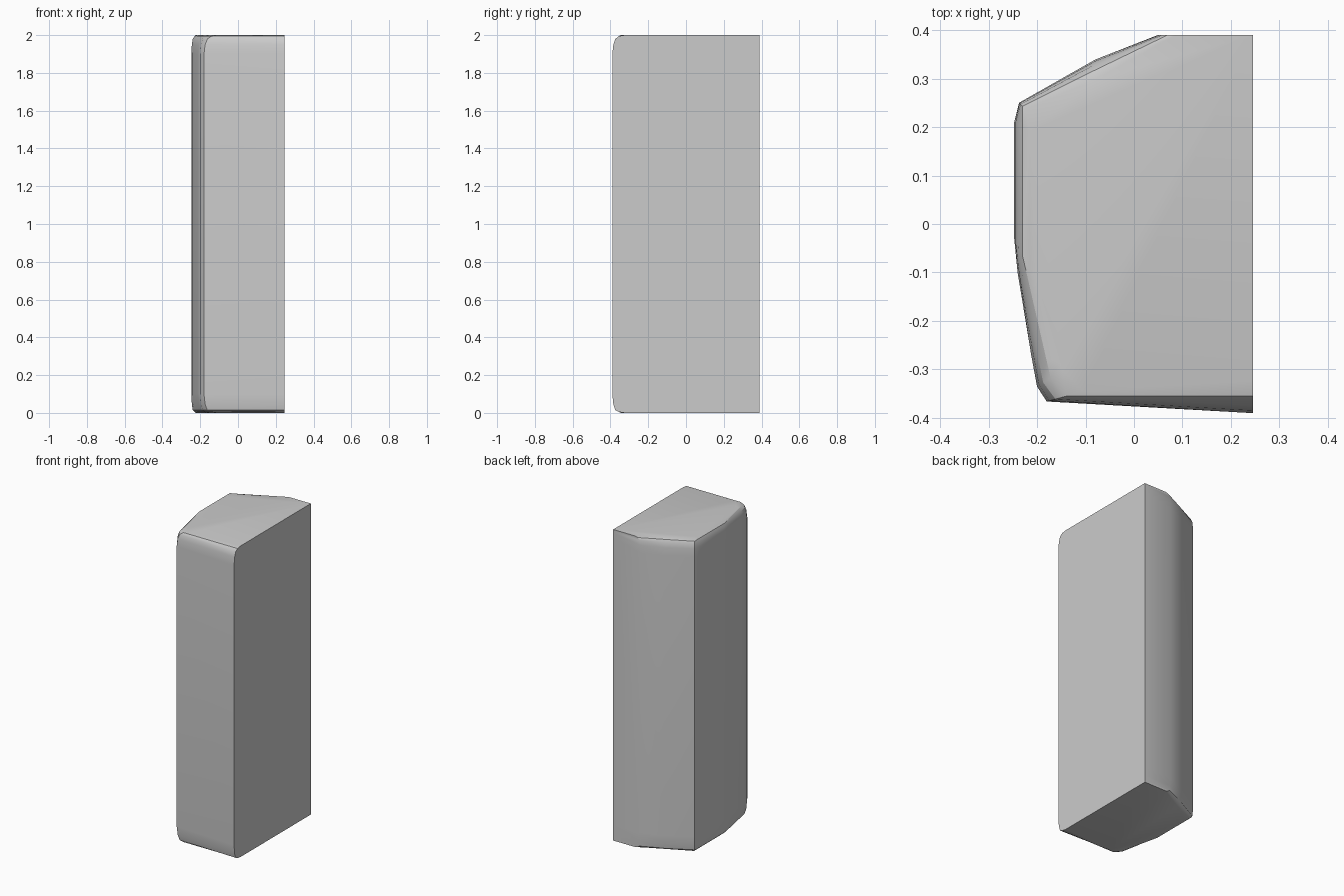
import bpy, bmesh, math

if "Cube" in bpy.data.objects:
    bpy.data.objects.remove(bpy.data.objects["Cube"])

# Plan outline at mid height, and the smaller outline where the ends begin
BODY = [(.245, -.39), (-.18, -.366), (-.2, -.335), (-.212, -.27), (-.24, -.1),
        (-.247, -.03), (-.247, .21), (-.237, .25), (-.08, .339), (.05, .39), (.245, .39)]
END = [(.245, -.355), (-.14, -.355), (-.172, -.317), (-.181, -.278), (-.22, -.108),
       (-.23, -.065), (-.23, .2), (-.23, .243), (-.08, .3175), (.07, .39), (.245, .39)]

# Height and blend from body outline (0) to end outline (1) and beyond
LEVELS = [(0, 1.9), (.005, 1), (.014, .45), (.045, .15), (.1, 0),
          (1.9, 0), (1.95, .15), (1.98, .45), (1.995, 1), (2, 1.9)]

# Block lofted through the outlines
bm = bmesh.new()
rings = []
for z, t in LEVELS:
    rings.append([bm.verts.new((a[0] + (b[0] - a[0]) * t, a[1] + (b[1] - a[1]) * t, z))
                  for a, b in zip(BODY, END)])
n = len(BODY)
for lower, upper in zip(rings, rings[1:]):
    for i in range(n):
        j = (i + 1) % n
        bm.faces.new((lower[i], lower[j], upper[j], upper[i]))
bm.faces.new(rings[0])
bm.faces.new(rings[-1])
bmesh.ops.recalc_face_normals(bm, faces=bm.faces)

mesh = bpy.data.meshes.new("rounded_block")
bm.to_mesh(mesh)
bm.free()
block = bpy.data.objects.new("rounded_block", mesh)
bpy.context.collection.objects.link(block)

# Smooth the rounded edges, keep the flat cut sides sharp
bpy.context.view_layer.objects.active = block
block.select_set(True)
bpy.ops.object.shade_smooth_by_angle(angle=math.radians(30))
